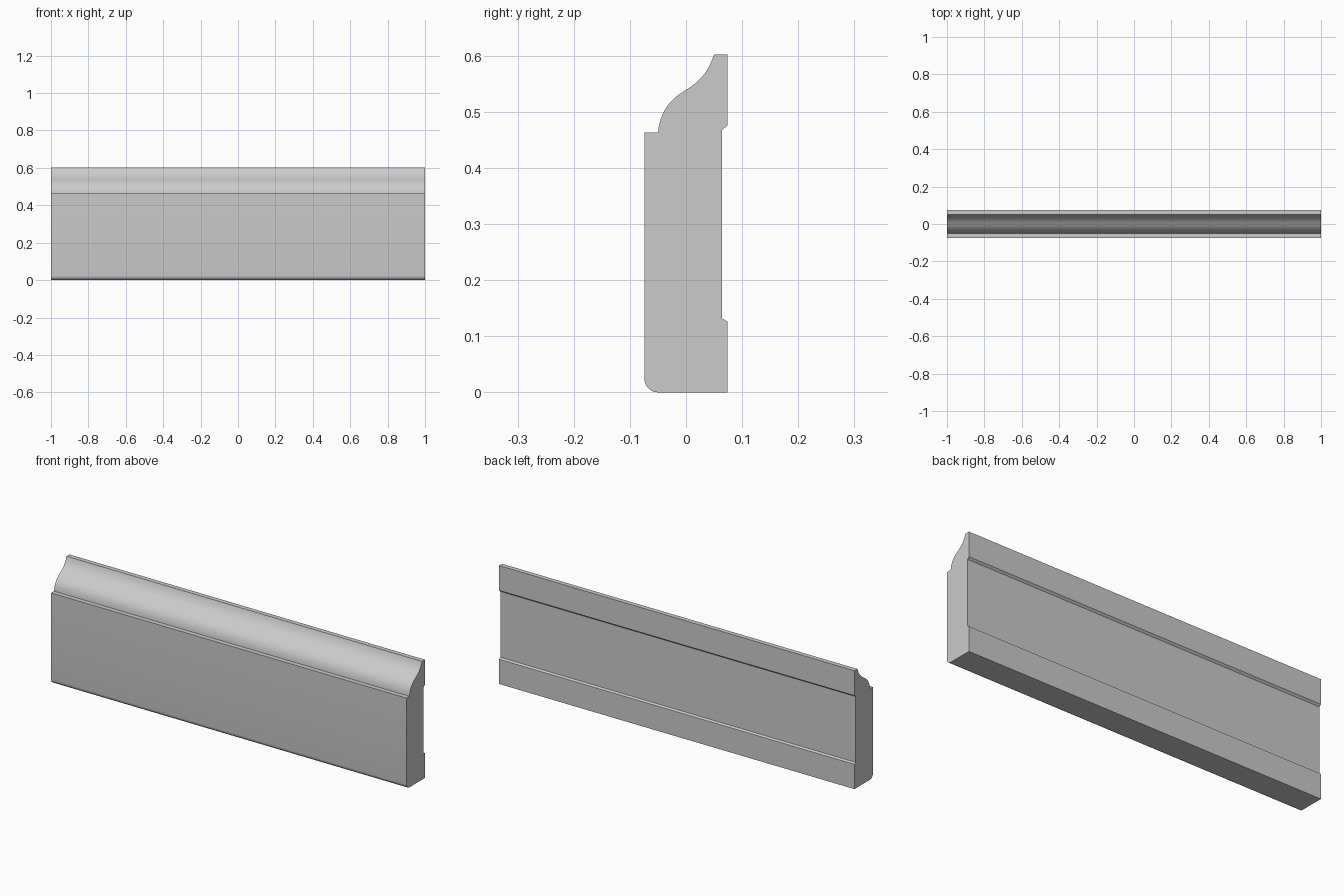
import bpy
import bmesh
from math import pi, sin, cos, radians
from mathutils import Vector
from mathutils.geometry import interpolate_bezier

cube = bpy.data.objects.get("Cube")
if cube:
    bpy.data.objects.remove(cube, do_unlink=True)

LENGTH = 2.0
FRONT, BACK, HEIGHT = -0.074, 0.074, 0.602
RADIUS = 0.024


def bezier(*pts, steps=12):
    """Points of one cubic segment in the (y, z) plane."""
    a, b, c, d = [Vector((y, z, 0)) for y, z in pts]
    return [(p.x, p.y) for p in interpolate_bezier(a, b, c, d, steps + 1)]


# Rounded lower front edge, from the underside up to the front face
profile = []
for i in range(9):
    t = pi / 2 * i / 8
    profile.append((FRONT + RADIUS - RADIUS * sin(t), RADIUS - RADIUS * cos(t)))

# Flat front face and the small ledge above it
profile.append((FRONT, 0.463))

# Ogee: convex lower sweep, then concave upper sweep
lower = bezier((-0.05, 0.463), (-0.046, 0.5), (-0.03, 0.521), (0.0, 0.539))
upper = bezier((0.0, 0.539), (0.025, 0.554), (0.04, 0.572), (0.05, HEIGHT))
profile += lower + upper[1:]

# Back with its shallow relief channel
profile += [(BACK, HEIGHT), (BACK, 0.476), (0.064, 0.467),
            (0.064, 0.132), (BACK, 0.126), (BACK, 0.0)]

# Extrude the cross-section along x
bm = bmesh.new()
end = bm.faces.new([bm.verts.new((-LENGTH / 2, y, z)) for y, z in profile])
result = bmesh.ops.extrude_face_region(bm, geom=[end], use_keep_orig=True)
moved = [g for g in result["geom"] if isinstance(g, bmesh.types.BMVert)]
bmesh.ops.translate(bm, verts=moved, vec=(LENGTH, 0, 0))
bmesh.ops.recalc_face_normals(bm, faces=bm.faces)
mesh = bpy.data.meshes.new("skirting_board")
bm.to_mesh(mesh)
bm.free()
board = bpy.data.objects.new("skirting_board", mesh)
bpy.context.collection.objects.link(board)

# Plain grey finish
grey = bpy.data.materials.new("light_grey")
grey.use_nodes = True
colour = (0.6, 0.6, 0.6, 1)
grey.diffuse_color = colour
grey.node_tree.nodes["Principled BSDF"].inputs["Base Color"].default_value = colour
mesh.materials.append(grey)

# Smooth curves, sharp corners
bpy.ops.object.select_all(action='DESELECT')
board.select_set(True)
bpy.context.view_layer.objects.active = board
bpy.ops.object.shade_smooth_by_angle(angle=radians(25))
